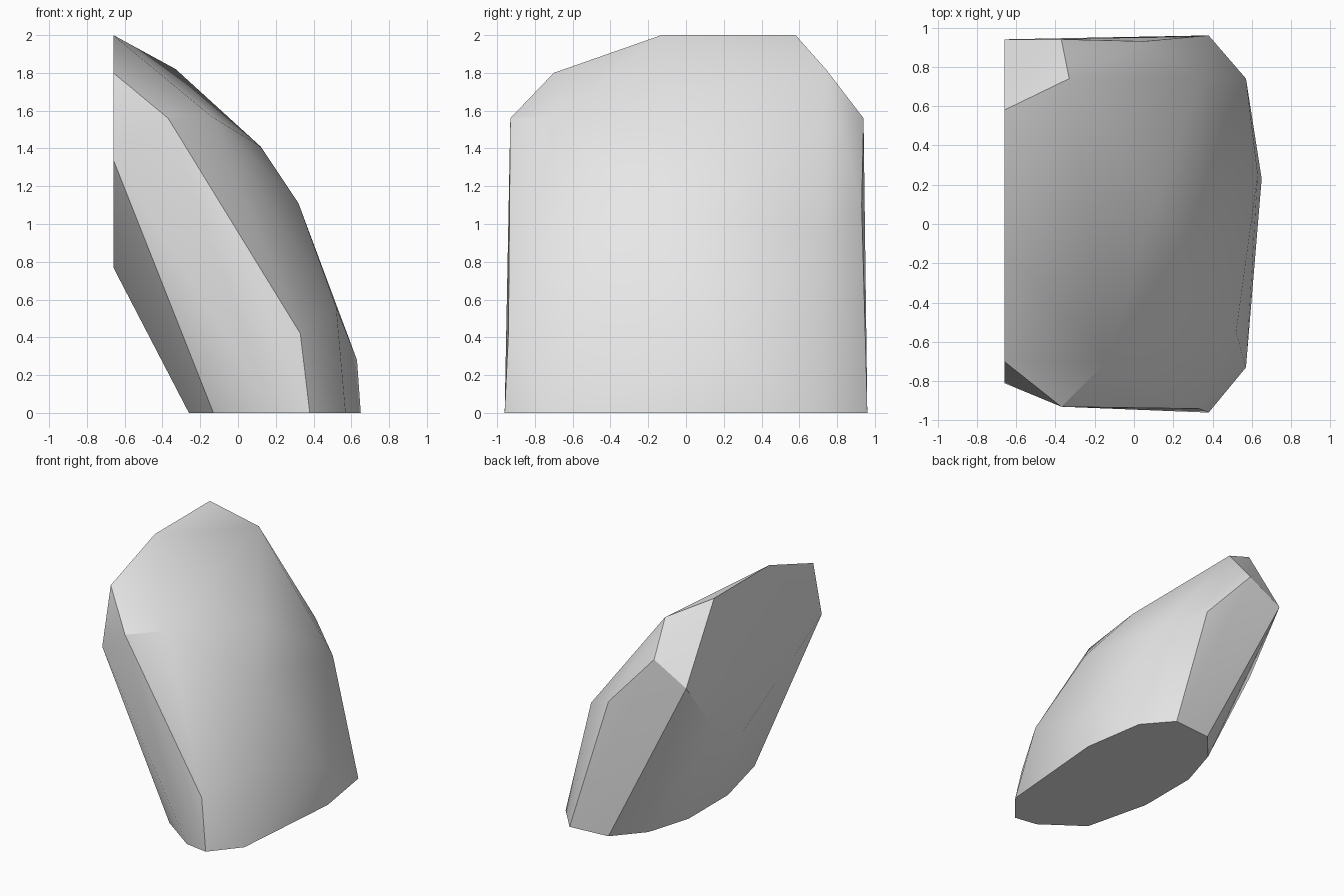
import bpy
import bmesh
from math import radians

# Remove the default cube
default_cube = bpy.data.objects.get("Cube")
if default_cube:
    bpy.data.objects.remove(default_cube, do_unlink=True)


def make_material(name, colour):
    material = bpy.data.materials.new(name)
    material.use_nodes = True
    material.diffuse_color = colour
    shader = next(node for node in material.node_tree.nodes
                  if node.type == "BSDF_PRINCIPLED")
    shader.inputs["Base Color"].default_value = colour
    shader.inputs["Roughness"].default_value = 0.8
    return material


# Footprint on the ground, as (x, y)
footprint = [(.38, -.96), (.57, -.73), (.65, .23), (.57, .74), (.38, .96), (.05, .93),
             (-.15, .70), (-.26, .34), (-.26, -.17), (-.13, -.70), (.19, -.93)]

# Outline of the flat cut side, as (y, z)
cut_x = -.66
cut_outline = [(-.81, 1.34), (-.70, 1.8), (-.13, 2), (.58, 2), (.94, 1.4),
               (.59, .94), (.2, .77)]

# Chipped corners of the front, the back and the rounded outer side
front_corners = [(.33, -.94, .42), (-.37, -.93, 1.56)]
back_corners = [(-.37, .94, 1.56), (-.33, .74, 1.82), (.05, .93, 1.1), (.34, .74, .94)]
outer_corners = [(.63, .25, .28), (.52, -.55, .56), (.32, -.2, 1.11),
                 (.12, .12, 1.41), (-.14, -.7, 1.57)]

corners = [(x, y, 0) for x, y in footprint]
corners += [(cut_x, y, z) for y, z in cut_outline]
corners += front_corners + back_corners + outer_corners


def build_boulder(name, points, material):
    """Wrap the corner points in a convex, faceted skin."""
    bm = bmesh.new()
    for point in points:
        bm.verts.new(point)
    hull = bmesh.ops.convex_hull(bm, input=bm.verts[:])
    spare = {item for key in ("geom_interior", "geom_unused") for item in hull[key]
             if isinstance(item, bmesh.types.BMVert)}
    bmesh.ops.delete(bm, geom=list(spare), context="VERTS")

    # Merge triangles that lie in one plane
    bmesh.ops.dissolve_limit(bm, angle_limit=radians(1),
                             verts=bm.verts[:], edges=bm.edges[:])
    bmesh.ops.recalc_face_normals(bm, faces=bm.faces[:])

    mesh = bpy.data.meshes.new(name)
    bm.to_mesh(mesh)
    bm.free()
    mesh.materials.append(material)
    boulder = bpy.data.objects.new(name, mesh)
    bpy.context.collection.objects.link(boulder)
    return boulder


boulder = build_boulder("boulder", corners,
                        make_material("pale_grey_stone", (.8, .8, .8, 1)))

# Soft shading over the rounded side, crisp at the chipped edges
bpy.ops.object.select_all(action="DESELECT")
boulder.select_set(True)
bpy.context.view_layer.objects.active = boulder
bpy.ops.object.shade_smooth_by_angle(angle=radians(30))
